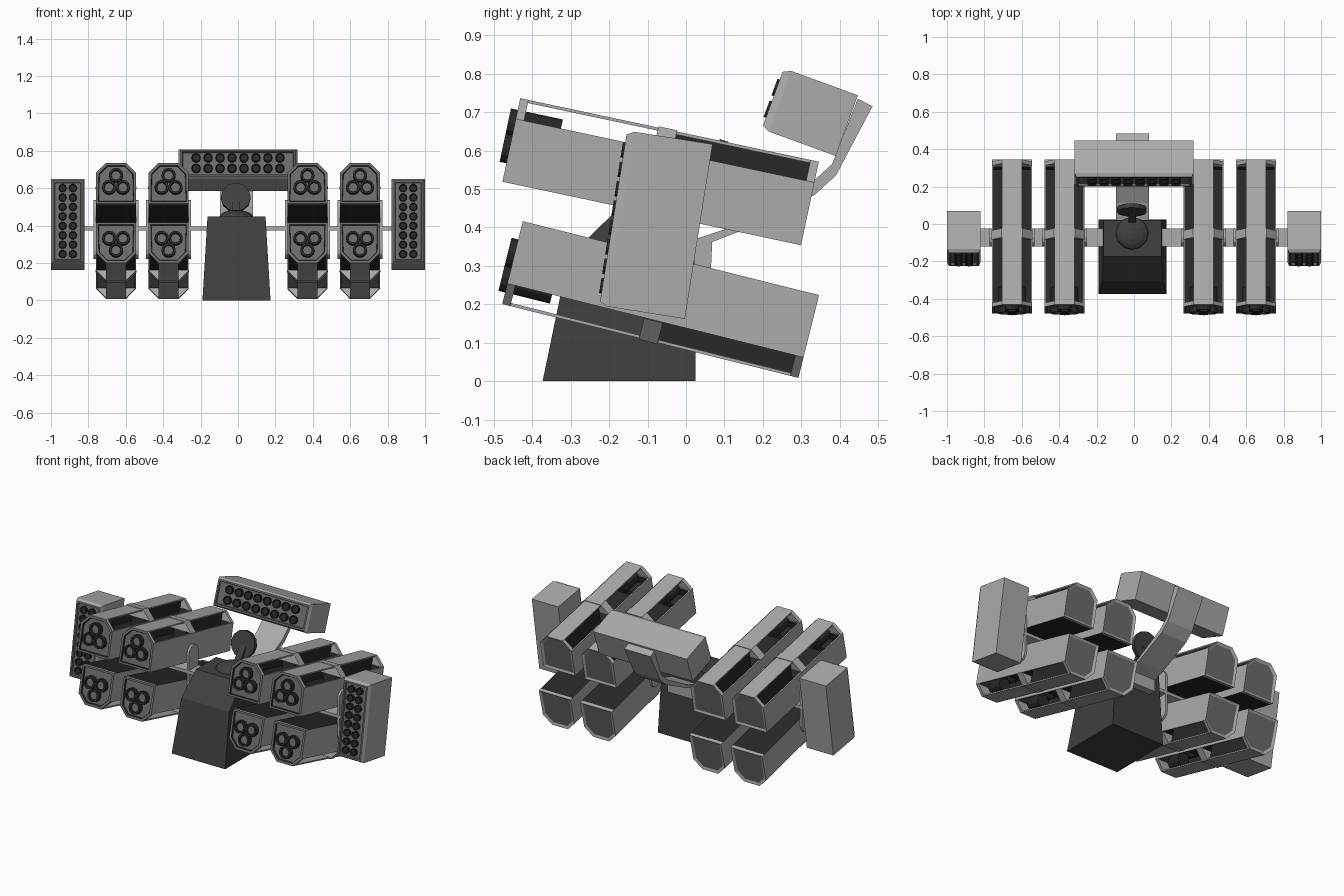
import bpy, bmesh, math
from mathutils import Matrix, Vector

if "Cube" in bpy.data.objects:
    bpy.data.objects.remove(bpy.data.objects["Cube"])


def material(name, v):
    m = bpy.data.materials.new(name)
    m.diffuse_color = (v, v, v, 1)
    m.use_nodes = True
    m.node_tree.nodes["Principled BSDF"].inputs["Base Color"].default_value = m.diffuse_color
    return m


MATS = [material("light grey", 0.41), material("medium grey", 0.15),
        material("base charcoal", 0.05), material("tube black", 0.022)]
LIGHT, MEDIUM, CHARCOAL, BLACK = range(4)


def place(x, y, z, tilt=0, flip=1):
    """Tilt lifts the front; flip=-1 turns the part upside down."""
    return (Matrix.Translation((x, y, z)) @ Matrix.Rotation(math.radians(-tilt), 4, 'X')
            @ Matrix.Diagonal((1, 1, flip, 1)))


def finish(name, bm, M=None):
    if M is not None:
        bm.transform(M)
    bmesh.ops.recalc_face_normals(bm, faces=bm.faces)
    me = bpy.data.meshes.new(name)
    bm.to_mesh(me)
    bm.free()
    for m in MATS:
        me.materials.append(m)
    ob = bpy.data.objects.new(name, me)
    bpy.context.collection.objects.link(ob)
    return ob


def prism(bm, section, y0, y1, mat):
    """Extrude an (x, z) section along y."""
    vs = [bm.verts.new((x, y0, z)) for x, z in section]
    f = bm.faces.new(vs)
    ext = bmesh.ops.extrude_face_region(bm, geom=[f])['geom']
    new = [g for g in ext if isinstance(g, bmesh.types.BMVert)]
    bmesh.ops.translate(bm, verts=new, vec=(0, y1 - y0, 0))
    faces = {f for v in vs + new for f in v.link_faces}
    bmesh.ops.recalc_face_normals(bm, faces=list(faces))
    for f in faces:
        f.material_index = mat
    return list(faces)


def rect(x0, x1, z0, z1):
    return [(x0, z0), (x1, z0), (x1, z1), (x0, z1)]


def facing(faces, d):
    return max(faces, key=lambda f: f.normal.dot(Vector(d)))


def inset(bm, face, width, depth, ring_mat, face_mat):
    r = bmesh.ops.inset_region(bm, faces=[face], thickness=width, depth=depth)
    for f in r['faces']:
        f.material_index = ring_mat
    face.material_index = face_mat


def circle(x, z, r, n):
    return [(x + r * math.cos(2 * math.pi * i / n), z + r * math.sin(2 * math.pi * i / n))
            for i in range(n)]


# launcher pod: trough, roof plate, ribs with open windows, three tubes
W, H, C, L = 0.107, 0.111, 0.054, 0.397
HALF = H - 0.055
CHAMFER = [(-W, HALF), (W, HALF), (C, H), (-C, H)]
HEX = [(-W, -H), (W, -H), (W, HALF), (C, H), (-C, H), (-W, HALF)]


def pod(name, M, flip):
    bm = bmesh.new()
    trough = prism(bm, rect(-W, W, -H, HALF), -L + 0.02, L - 0.02, LIGHT)
    facing(trough, (0, 0, -1)).material_index = BLACK
    top = facing(trough, (0, 0, 1))
    inset(bm, top, 0.012, 0, LIGHT, BLACK)
    inset(bm, top, 0.0005, -0.07, BLACK, BLACK)
    prism(bm, rect(-C, C, H - 0.008, H), -L + 0.02, L - 0.02, LIGHT)
    prism(bm, [(x * 1.03, z * 1.03) for x, z in CHAMFER], -0.03, 0.02, LIGHT)
    # dark filling in the rear window
    prism(bm, rect(-0.04, 0.04, -0.02, H - 0.008), 0.02, L - 0.02, BLACK)
    # front frame and rear cap
    front = prism(bm, HEX, -L, -L + 0.022, LIGHT)
    f = facing(front, (0, -1, 0))
    inset(bm, f, 0.016, 0, MEDIUM, MEDIUM)
    inset(bm, f, 0.004, -0.01, BLACK, MEDIUM)
    rear = prism(bm, HEX, L - 0.022, L, LIGHT)
    f = facing(rear, (0, 1, 0))
    inset(bm, f, 0.018, -0.006, LIGHT, MEDIUM)
    finish(name, bm, M)
    bm = bmesh.new()
    for x, z in [(0, 0.042), (-0.037, -0.024), (0.037, -0.024)]:
        tube = prism(bm, circle(x, z, 0.038, 12), -L - 0.018, -L + 0.12, BLACK)
        f = facing(tube, (0, -1, 0))
        inset(bm, f, 0.012, 0, BLACK, MEDIUM)
        inset(bm, f, 0.002, -0.012, BLACK, MEDIUM)
    finish(name + "_tubes", bm, M)


for side, s in (("left", -1), ("right", 1)):
    for where, x in (("inner", 0.371), ("outer", 0.652)):
        pod(f"upper_{where}_pod_{side}", place(s * x, -0.066, 0.545, 12), 1)
        pod(f"lower_{where}_pod_{side}", place(s * x, -0.066, 0.2125, 14, -1), -1)


# small rocket boxes with rows of holes
def rocket_box(name, M, w, h, d, cols, rows, px, pz, r):
    bm = bmesh.new()
    body = prism(bm, rect(-w / 2, w / 2, -h / 2, h / 2), -d / 2 + 0.02, d / 2, LIGHT)
    f = facing(body, (0, -1, 0))
    inset(bm, f, 0.014, 0.02, LIGHT, MEDIUM)
    inset(bm, f, 0.014, 0, MEDIUM, MEDIUM)
    inset(bm, f, 0.004, -0.012, MEDIUM, MEDIUM)
    finish(name, bm, M)
    bm = bmesh.new()
    for i in range(cols):
        for j in range(rows):
            c = circle((i - (cols - 1) / 2) * px, (j - (rows - 1) / 2) * pz, r, 10)
            t = prism(bm, c, -d / 2 - 0.006, -d / 2 + 0.03, BLACK)
            f = facing(t, (0, -1, 0))
            inset(bm, f, 0.004, -0.008, BLACK, BLACK)
    finish(name + "_rockets", bm, M)


rocket_box("top_rocket_box", place(0, 0.322, 0.70, 20), 0.636, 0.168, 0.205,
           8, 2, 0.064, 0.06, 0.024)
for side, s in (("left", -1), ("right", 1)):
    rocket_box("side_rocket_box_" + side, place(s * 0.91, -0.078, 0.407, 9),
               0.18, 0.46, 0.225, 2, 8, 0.055, 0.051, 0.021)


# parts drawn as a side (y, z) profile with a width along x
def side_profile(name, pts, x0, x1, mat):
    bm = bmesh.new()
    prism(bm, pts, x0, x1, mat)
    swap = Matrix(((0, 1, 0, 0), (1, 0, 0, 0), (0, 0, 1, 0), (0, 0, 0, 1)))
    return finish(name, bm, swap)


# pedestal, narrowing towards the top
base = side_profile("pedestal", [(-0.373, 0), (0.025, 0), (0.02, 0.45), (-0.175, 0.45),
                                 (-0.306, 0.323)], -0.182, 0.182, CHARCOAL)
for v in base.data.vertices:
    v.co.x = v.co.x * (1 - 0.33 * v.co.z) - 0.008

# rear arm that carries the top box
side_profile("rear_arm", [(0.02, 0.29), (0.065, 0.29), (0.068, 0.362), (0.14, 0.39),
                          (0.335, 0.485), (0.39, 0.535), (0.485, 0.715), (0.447, 0.735),
                          (0.38, 0.565), (0.32, 0.51), (0.115, 0.40), (0.02, 0.368)],
             -0.097, 0.08, LIGHT)

# cross bar through all the pods and the clamp plates between them
bm = bmesh.new()
prism(bm, rect(-0.84, 0.84, 0.375, 0.395), -0.12, -0.025, LIGHT)
finish("cross_bar", bm)
for side, s in (("left", -1), ("right", 1)):
    for i, x in enumerate((0.258, 0.485, 0.538, 0.765)):
        r, cy = 0.047, -0.072
        pts = [(cy + r * math.cos(a), z + r * math.sin(a))
               for z, a0 in ((0.49, 0), (0.27, math.pi))
               for a in [a0 + math.pi * k / 6 for k in range(7)]]
        side_profile(f"clamp_plate_{i}_{side}", pts, s * x - 0.007, s * x + 0.007, LIGHT)

# turret dome on the pedestal
bm = bmesh.new()
bmesh.ops.create_uvsphere(bm, u_segments=12, v_segments=8, radius=0.088)
for f in bm.faces:
    f.material_index = CHARCOAL
finish("turret_dome", bm, Matrix.Translation((-0.01, -0.05, 0.45)) @ Matrix.Diagonal((1, 1, 0.38, 1)))

# round sensor disc in front of the arm, with its stem
bm = bmesh.new()
prism(bm, circle(0, 0, 0.08, 12), -0.012, 0.012, CHARCOAL)
finish("sensor_disc", bm, place(-0.012, 0.075, 0.55, 18))
side_profile("sensor_stem", [(-0.01, 0.45), (0.018, 0.45), (0.085, 0.53), (0.085, 0.56),
                             (0.07, 0.56)], -0.03, 0.01, CHARCOAL)
